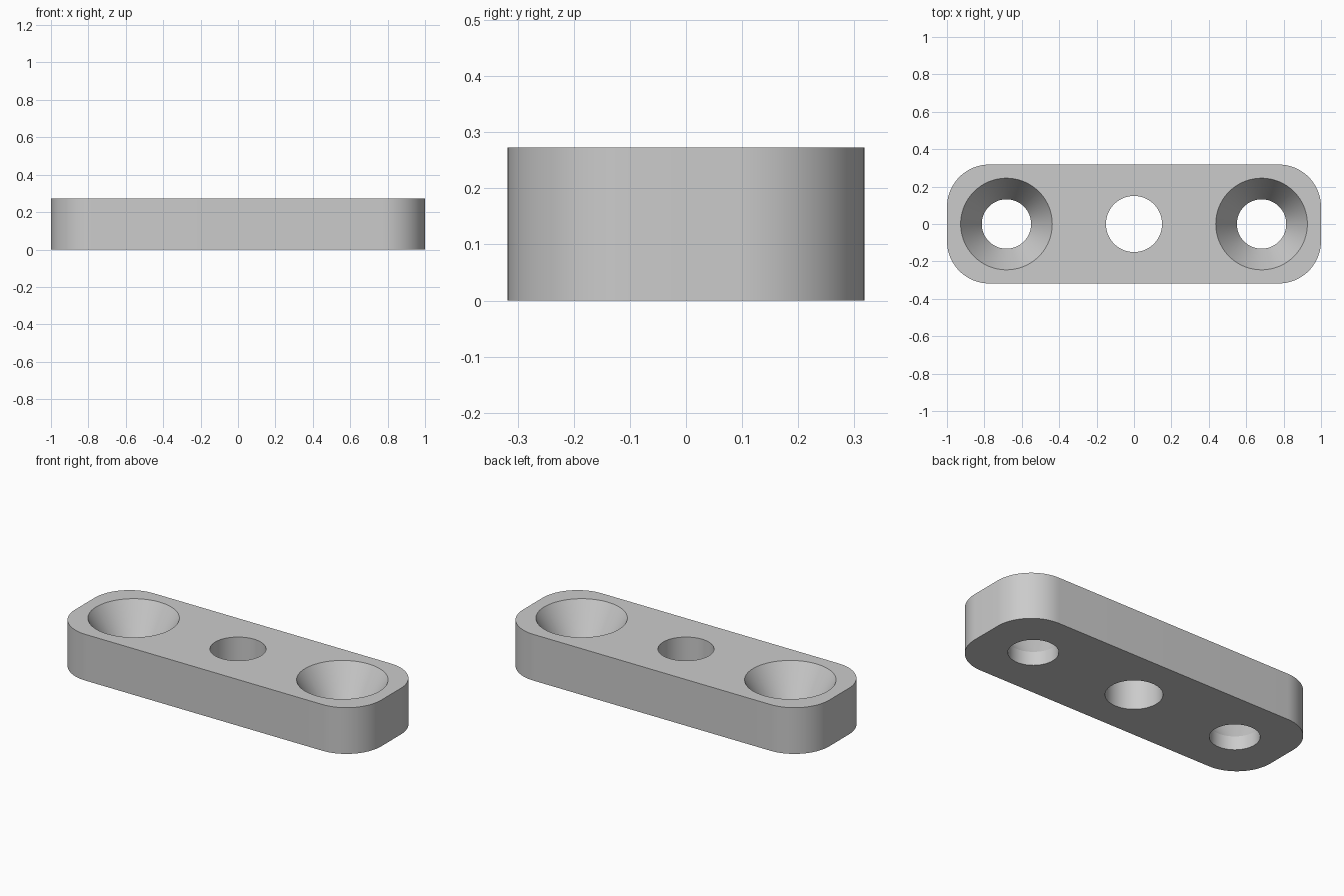
import bpy
import bmesh
from math import radians

HEIGHT, HALF_X, HALF_Y, CORNER = 0.273, 1.0, 0.318, 0.227
HOLE_X, SCREW_R, SINK_R, SINK_Z = 0.682, 0.132, 0.245, 0.08
CENTRE_R = 0.15
SEGMENTS = 96

cube = bpy.data.objects.get("Cube")
if cube:
    bpy.data.objects.remove(cube, do_unlink=True)

grey = bpy.data.materials.new("plain_grey")
grey.use_nodes = True
colour = (0.6, 0.6, 0.6, 1)
grey.diffuse_color = colour
grey.node_tree.nodes["Principled BSDF"].inputs["Base Color"].default_value = colour


def add_object(name, bm):
    mesh = bpy.data.meshes.new(name)
    bmesh.ops.recalc_face_normals(bm, faces=bm.faces)
    bm.to_mesh(mesh)
    bm.free()
    mesh.materials.append(grey)
    obj = bpy.data.objects.new(name, mesh)
    bpy.context.collection.objects.link(obj)
    return obj


def turned_cutter(name, x, profile):
    """Closed solid of revolution from (radius, z) pairs."""
    bm = bmesh.new()
    rings = []
    for radius, z in profile:
        ring = bmesh.ops.create_circle(bm, segments=SEGMENTS, radius=radius)["verts"]
        for v in ring:
            v.co.x += x
            v.co.z = z
        rings.append(ring)
    for low, high in zip(rings, rings[1:]):
        for i in range(SEGMENTS):
            j = (i + 1) % SEGMENTS
            bm.faces.new((low[i], low[j], high[j], high[i]))
    bm.faces.new(rings[0])
    bm.faces.new(rings[-1])
    return add_object(name, bm)


# Plate with rounded upright corners
bm = bmesh.new()
bmesh.ops.create_cube(bm, size=1)
for v in bm.verts:
    v.co.x *= 2 * HALF_X
    v.co.y *= 2 * HALF_Y
    v.co.z = (v.co.z + 0.5) * HEIGHT
upright = [e for e in bm.edges if abs(e.verts[0].co.z - e.verts[1].co.z) > 0.1]
bmesh.ops.bevel(bm, geom=upright, offset=CORNER, segments=20, profile=0.5, affect='EDGES')
plate = add_object("mounting_plate", bm)

# Plain centre hole and two countersunk screw holes
over = 0.05
flare = (SINK_R - SCREW_R) / (HEIGHT - SINK_Z) * over
screw = [(SCREW_R, -over), (SCREW_R, SINK_Z), (SINK_R + flare, HEIGHT + over)]
cutters = [
    turned_cutter("centre_hole_cutter", 0, [(CENTRE_R, -over), (CENTRE_R, HEIGHT + over)]),
    turned_cutter("left_screw_cutter", HOLE_X, screw),
    turned_cutter("right_screw_cutter", -HOLE_X, screw),
]
for cutter in cutters:
    mod = plate.modifiers.new(cutter.name, 'BOOLEAN')
    mod.operation = 'DIFFERENCE'
    mod.solver = 'EXACT'
    mod.object = cutter

# Bake the cuts, then drop the cutters
cut_mesh = bpy.data.meshes.new_from_object(
    plate.evaluated_get(bpy.context.evaluated_depsgraph_get()))
plate.modifiers.clear()
plate.data = cut_mesh
for cutter in cutters:
    bpy.data.objects.remove(cutter, do_unlink=True)

# Smooth curved walls, sharp rims
bpy.ops.object.select_all(action='DESELECT')
plate.select_set(True)
bpy.context.view_layer.objects.active = plate
bpy.ops.object.shade_smooth_by_angle(angle=radians(20))
